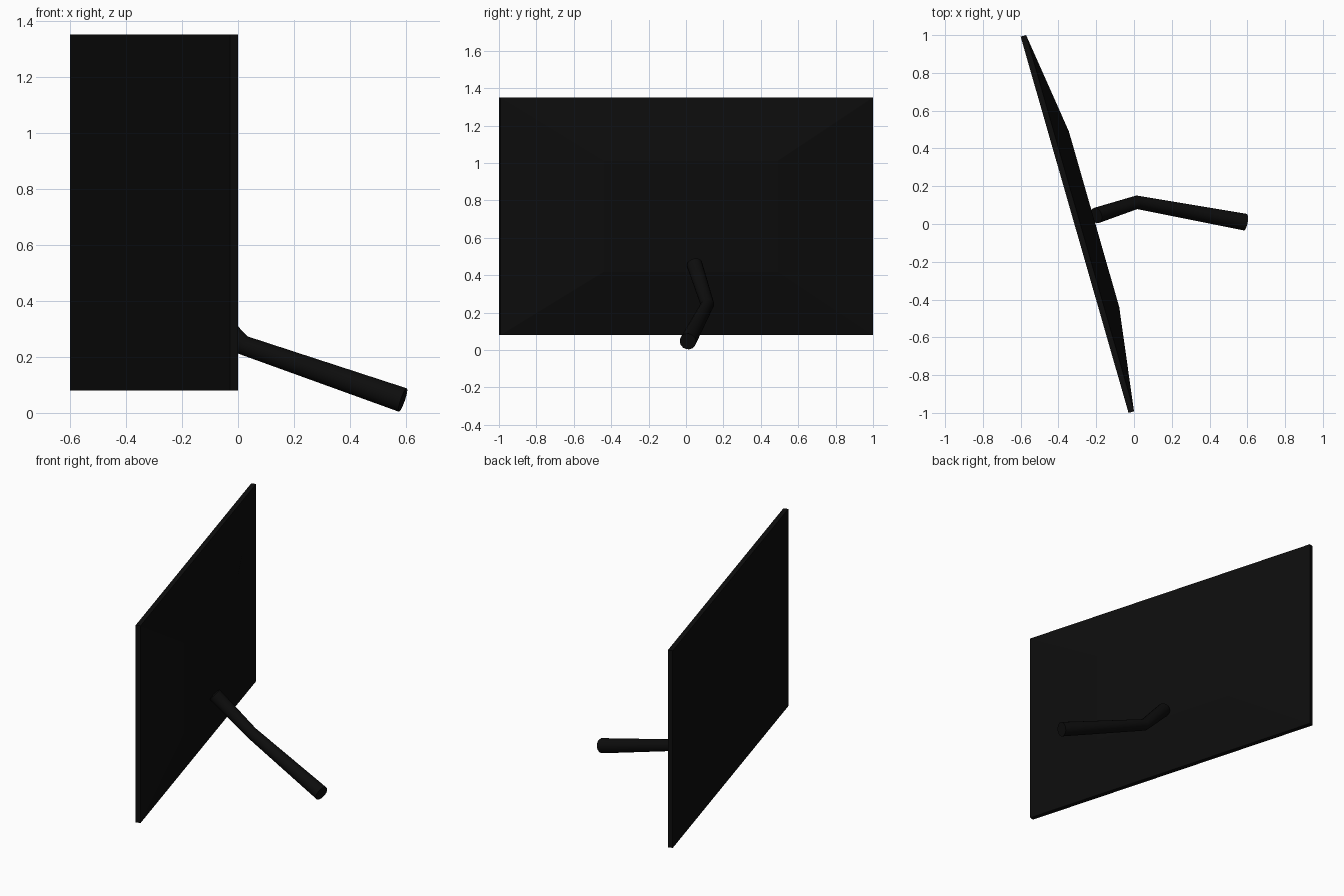
import bpy, bmesh, math
from mathutils import Vector

cube = bpy.data.objects.get("Cube")
if cube:
    bpy.data.objects.remove(cube, do_unlink=True)

# Single near-black plastic
black = bpy.data.materials.new("near_black")
black.use_nodes = True
colour = (0.004, 0.004, 0.004, 1)
black.diffuse_color = colour
black.node_tree.nodes["Principled BSDF"].inputs["Base Color"].default_value = colour


def finish(obj, angle):
    bpy.ops.object.select_all(action='DESELECT')
    obj.select_set(True)
    bpy.context.view_layer.objects.active = obj
    if obj.type == 'CURVE':
        bpy.ops.object.convert(target='MESH')
        obj = bpy.context.view_layer.objects.active
    obj.data.materials.clear()
    obj.data.materials.append(black)
    bpy.ops.object.shade_smooth_by_angle(angle=math.radians(angle))


# Screen panel: thin slab whose back rises to a smaller raised rectangle
length, height, rim, depth, inner = 2.072, 1.27, 0.03, 0.107, 0.467
bm = bmesh.new()
rings = []
for x, scale in ((-rim / 2, 1), (rim / 2, 1), (depth - rim / 2, inner)):
    rings.append([bm.verts.new((x, sy * scale * length / 2, sz * scale * height / 2))
                  for sy, sz in ((-1, -1), (1, -1), (1, 1), (-1, 1))])
bm.faces.new(rings[0])
bm.faces.new(rings[-1])
for a, b in zip(rings, rings[1:]):
    for i in range(4):
        j = (i + 1) % 4
        bm.faces.new((a[i], a[j], b[j], b[i]))
bmesh.ops.recalc_face_normals(bm, faces=bm.faces)
mesh = bpy.data.meshes.new("screen_panel")
bm.to_mesh(mesh)
bm.free()
panel = bpy.data.objects.new("screen_panel", mesh)
bpy.context.collection.objects.link(panel)
panel.location = (-0.3, 0, 0.08 + height / 2)
panel.rotation_euler.z = math.radians(16)
finish(panel, 5)

# Bent support arm from the raised back down to the floor
curve = bpy.data.curves.new("support_arm", 'CURVE')
curve.dimensions = '3D'
curve.bevel_depth = 0.04
curve.bevel_resolution = 6
curve.use_fill_caps = True
path = [((-0.2, 0.045, 0.46), 1.05), ((0.015, 0.115, 0.243), 0.9),
        ((0.588, 0.01, 0.046), 1.12)]
spline = curve.splines.new('POLY')
spline.points.add(len(path) - 1)
for point, (co, radius) in zip(spline.points, path):
    point.co = (*co, 1)
    point.radius = radius
arm = bpy.data.objects.new("support_arm", curve)
bpy.context.collection.objects.link(arm)
finish(arm, 50)
